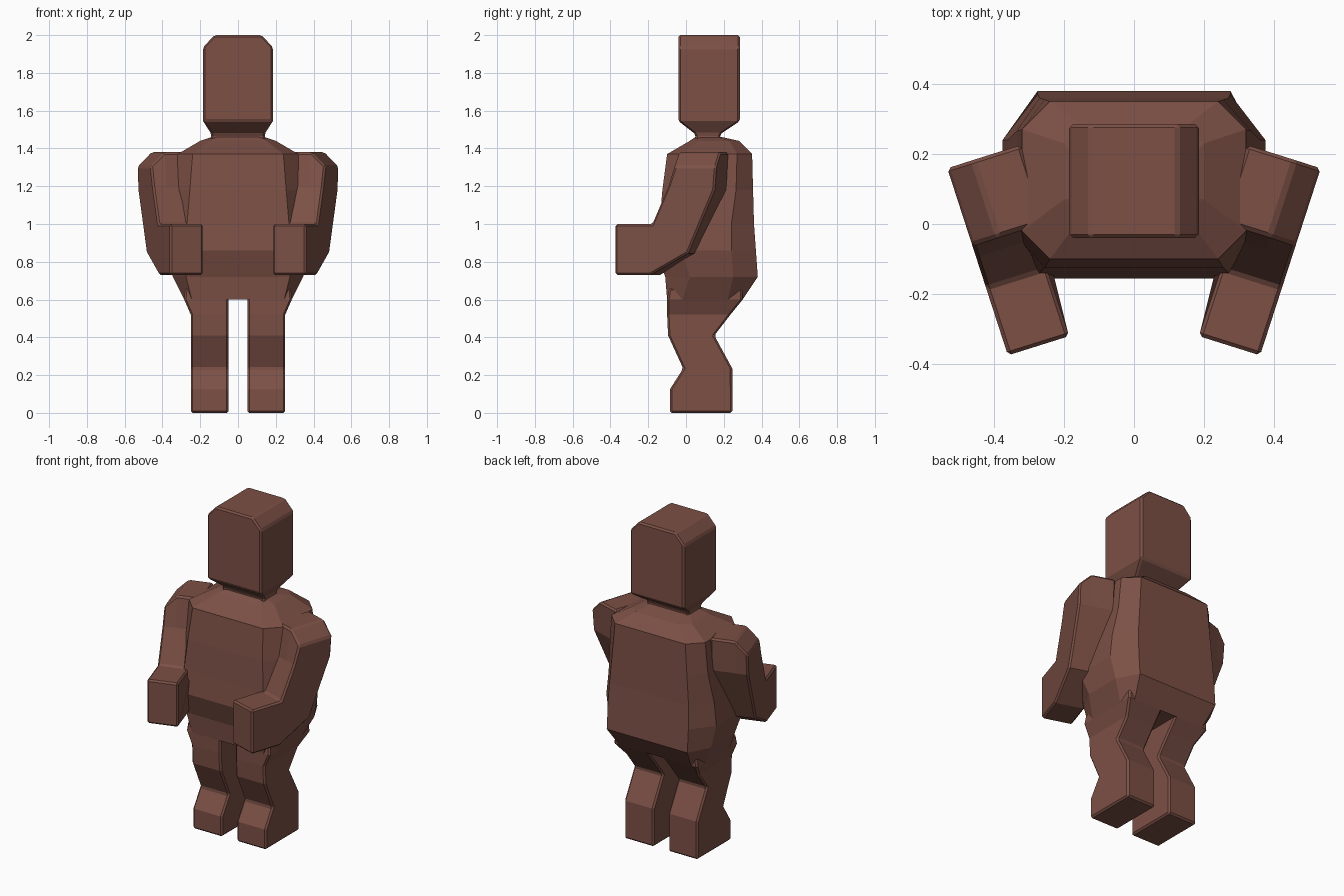
import bpy, bmesh

if "Cube" in bpy.data.objects:
    bpy.data.objects.remove(bpy.data.objects["Cube"])

mat = bpy.data.materials.new("brown")
mat.diffuse_color = (0.2, 0.08, 0.06, 1)
mat.use_nodes = True
mat.node_tree.nodes["Principled BSDF"].inputs["Base Color"].default_value = mat.diffuse_color


def make(name, layers, bevel=0.0, mirror=False):
    """Skin a stack of equal-length point loops and cap both ends."""
    bm = bmesh.new()
    loops = [[bm.verts.new(p) for p in layer] for layer in layers]
    n = len(loops[0])
    for a, b in zip(loops, loops[1:]):
        for i in range(n):
            j = (i + 1) % n
            bm.faces.new((a[i], a[j], b[j], b[i]))
    bm.faces.new(loops[0][::-1])
    bm.faces.new(loops[-1])
    bmesh.ops.recalc_face_normals(bm, faces=bm.faces)
    me = bpy.data.meshes.new(name)
    bm.to_mesh(me)
    bm.free()
    me.materials.append(mat)
    ob = bpy.data.objects.new(name, me)
    bpy.context.collection.objects.link(ob)
    if bevel:
        m = ob.modifiers.new("bevel", 'BEVEL')
        m.width, m.segments = bevel, 1
        m.limit_method, m.angle_limit = 'ANGLE', 0.7
    if mirror:
        ob.modifiers.new("mirror", 'MIRROR').use_mirror_merge = False
    return ob


def ring(z, x0, x1, y0, y1, cx=0.0, cy=0.0):
    """Horizontal rectangle, with cut corners when cx and cy are given."""
    if not cx:
        return [(x0, y0, z), (x1, y0, z), (x1, y1, z), (x0, y1, z)]
    return [(x0 + cx, y0, z), (x1 - cx, y0, z), (x1, y0 + cy, z), (x1, y1 - cy, z),
            (x1 - cx, y1, z), (x0 + cx, y1, z), (x0, y1 - cy, z), (x0, y0 + cy, z)]


# Torso: z, half width, front, back, corner cuts
torso = [(0.60, 0.285, -0.10, 0.30, 0.04, 0.08),
         (0.72, 0.345, -0.11, 0.38, 0.07, 0.13),
         (0.86, 0.375, -0.155, 0.37, 0.10, 0.13),
         (1.00, 0.36, -0.14, 0.36, 0.09, 0.12),
         (1.18, 0.335, -0.125, 0.355, 0.08, 0.09),
         (1.37, 0.32, -0.10, 0.35, 0.08, 0.08),
         (1.44, 0.20, 0.02, 0.28, 0.05, 0.05),
         (1.46, 0.14, 0.05, 0.19, 0.03, 0.03)]
make("torso", [ring(z, -w, w, a, b, cx, cy) for z, w, a, b, cx, cy in torso])

# Head with tapering neck
head = [(1.43, 0.15, 0.05, 0.185), (1.475, 0.14, 0.05, 0.18), (1.545, 0.185, -0.04, 0.285),
        (1.935, 0.185, -0.04, 0.285), (2.0, 0.125, -0.04, 0.285)]
make("head", [ring(z, -w, w, a, b) for z, w, a, b in head], 0.01)

# Legs: z, outer x, front, back
leg = [(0.0, 0.25, -0.085, 0.245), (0.125, 0.25, -0.085, 0.245), (0.235, 0.25, -0.015, 0.245),
       (0.41, 0.25, -0.095, 0.15), (0.52, 0.25, -0.10, 0.235), (0.60, 0.285, -0.10, 0.30),
       (0.66, 0.28, -0.09, 0.30)]
make("leg", [ring(z, 0.05, x, a, b) for z, x, a, b in leg], 0.01, True)

# Arms: side profile (y, z, width factor) extruded inward, turned about 18 degrees
arm = [(-0.06, 1.38, 1.2), (-0.095, 1.2, 1.2), (-0.18, 1.0, 1), (-0.375, 1.0, 1),
       (-0.375, 0.73, 1), (-0.19, 0.73, 1), (0.01, 0.845, 1), (0.15, 1.18, 1.2), (0.16, 1.38, 1.2)]


def arm_layer(t, drop):
    return [(0.36 + (y + 0.375) * 0.324 - 0.175 * t * s, y + 0.055 * t * s,
             z - drop if z > 1.3 else z) for y, z, s in arm]


make("arm", [arm_layer(0, 0.075), arm_layer(0.35, 0), arm_layer(1, 0)], 0.01, True)
